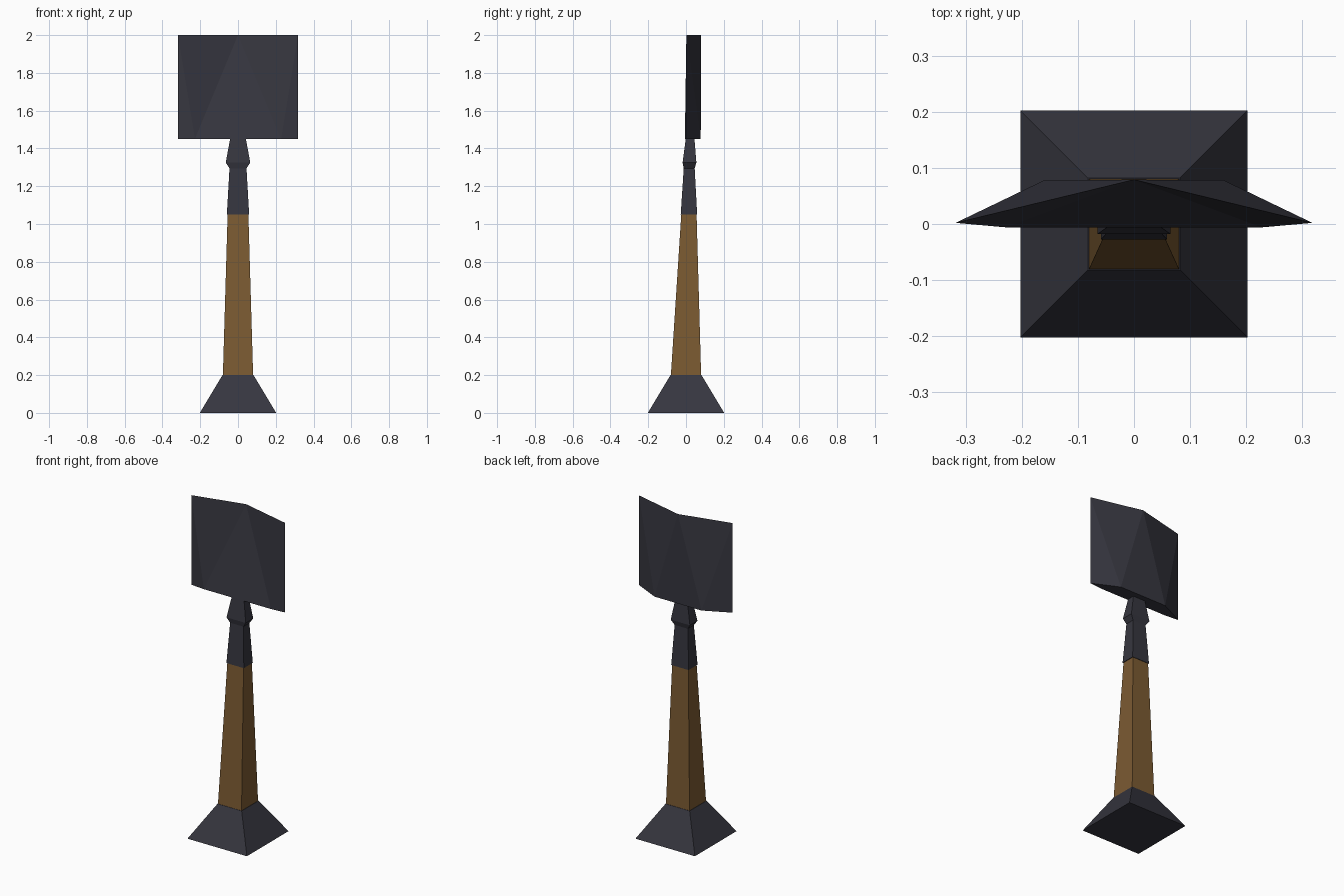
import bpy, bmesh

if "Cube" in bpy.data.objects:
    bpy.data.objects.remove(bpy.data.objects["Cube"])


def material(name, rgb):
    m = bpy.data.materials.new(name)
    m.diffuse_color = (*rgb, 1)
    m.use_nodes = True
    m.node_tree.nodes["Principled BSDF"].inputs["Base Color"].default_value = m.diffuse_color
    return m


iron = material("dark_iron", (0.037, 0.037, 0.050))
wood = material("brown_wood", (0.200, 0.104, 0.032))


def finish(name, bm, mat):
    bmesh.ops.recalc_face_normals(bm, faces=bm.faces)
    mesh = bpy.data.meshes.new(name)
    bm.to_mesh(mesh)
    bm.free()
    mesh.materials.append(mat)
    ob = bpy.data.objects.new(name, mesh)
    bpy.context.collection.objects.link(ob)
    return ob


def square_loft(name, sections, mat):
    """Stack rectangles (z, half width, front y, back y) into a closed solid."""
    bm = bmesh.new()
    rings = [[bm.verts.new(p) for p in
              ((-w, f, z), (w, f, z), (w, b, z), (-w, b, z))]
             for z, w, f, b in sections]
    for lo, hi in zip(rings, rings[1:]):
        for i in range(4):
            j = (i + 1) % 4
            bm.faces.new((lo[i], lo[j], hi[j], hi[i]))
    bm.faces.new(rings[0])
    bm.faces.new(rings[-1])
    return finish(name, bm, mat)


# Flared foot, tapering handle and neck socket
square_loft("foot", [(0, 0.202, -0.202, 0.202), (0.2, 0.082, -0.082, 0.082)], iron)
square_loft("handle", [(0.2, 0.08, -0.08, 0.08), (1.05, 0.055, -0.025, 0.056)], wood)
square_loft("socket", [(1.05, 0.059, -0.028, 0.059),
                       (1.295, 0.045, -0.012, 0.046),
                       (1.325, 0.065, -0.018, 0.055),
                       (1.46, 0.04, 0.0, 0.044)], iron)

# Blade: thick faceted bottom edge, narrowing to a sharp folded top edge
LOW, TOP = 1.45, 2.0
bm = bmesh.new()
tip = bm.verts.new((0, 0.079, TOP))
inner, backs, bottoms = [], [], {}
for s in (-1, 1):
    top = bm.verts.new((s * 0.318, 0.002, TOP))
    side = bm.verts.new((s * 0.318, 0.002, LOW))
    outer = bm.verts.new((s * 0.228, -0.006, LOW))
    mid = bm.verts.new((s * 0.1, -0.006, LOW))
    back = bm.verts.new((s * 0.16, 0.078, LOW))
    for tri in ((tip, top, outer), (top, side, outer), (tip, outer, mid),
                (tip, top, back), (top, side, back)):
        bm.faces.new(tri)
    inner.append(mid)
    backs.append(back)
    bottoms[s] = [back, side, outer, mid]
bm.faces.new((tip, *inner))
bm.faces.new((tip, *backs))
bm.faces.new(bottoms[-1] + bottoms[1][::-1])
finish("blade", bm, iron)
